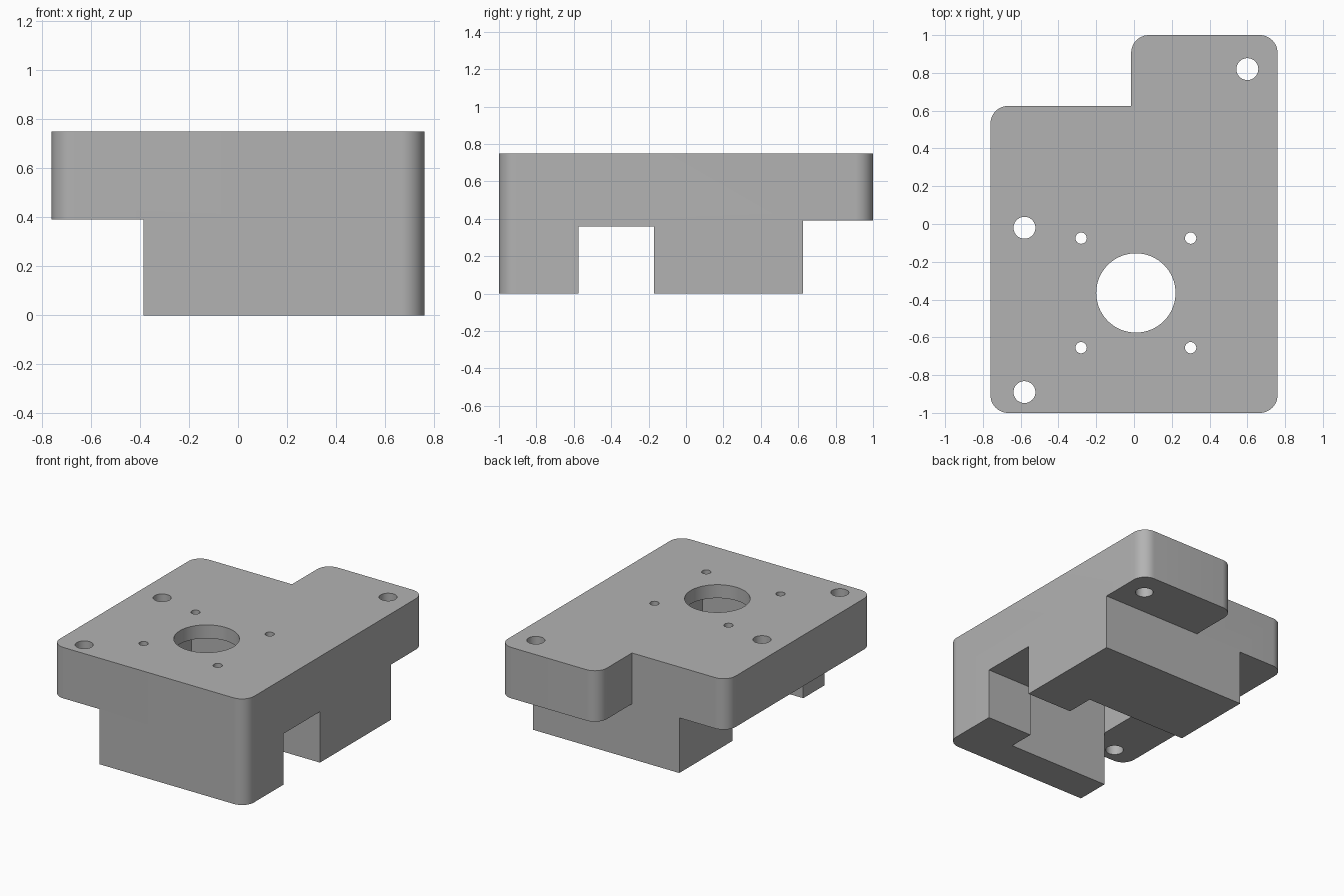
import bpy
import bmesh
from math import cos, sin, pi, radians
from mathutils import Matrix

old = bpy.data.objects.get("Cube")
if old:
    bpy.data.objects.remove(old, do_unlink=True)

grey = bpy.data.materials.new("plain grey")
grey.use_nodes = True
colour = (0.45, 0.45, 0.45, 1)
grey.diffuse_color = colour
grey.node_tree.nodes["Principled BSDF"].inputs["Base Color"].default_value = colour

HEIGHT = 0.75
LEDGE = 0.39          # underside of the overhanging plate
RADIUS = 0.094        # rounded outline corners
SIDE, BACK = -0.385, 0.625
CX, CY = 0.01, -0.365  # motor centre


def make_object(name, bm):
    bmesh.ops.recalc_face_normals(bm, faces=bm.faces)
    mesh = bpy.data.meshes.new(name)
    bm.to_mesh(mesh)
    bm.free()
    mesh.materials.append(grey)
    obj = bpy.data.objects.new(name, mesh)
    bpy.context.collection.objects.link(obj)
    return obj


def box(name, low, high):
    bm = bmesh.new()
    bmesh.ops.create_cube(bm, size=1)
    for v in bm.verts:
        v.co = [a + (b - a) * (c + 0.5) for a, b, c in zip(low, high, v.co)]
    return make_object(name, bm)


def drill(name, x, y, radius, sides=40):
    bm = bmesh.new()
    bmesh.ops.create_cone(bm, cap_ends=True, segments=sides, radius1=radius,
                          radius2=radius, depth=2,
                          matrix=Matrix.Translation((x, y, 0.5)))
    return make_object(name, bm)


# Outline corners: x, y, start angle of the rounding (None = sharp)
outline = [(-0.76, -1, 180), (0.76, -1, 270), (0.76, 1, 0),
           (-0.015, 1, 90), (-0.015, BACK, None), (-0.76, BACK, 90)]
points = []
for x, y, start in outline:
    if start is None:
        points.append((x, y))
        continue
    mid = radians(start + 45)
    cx = x - RADIUS * (1 if cos(mid) > 0 else -1)
    cy = y - RADIUS * (1 if sin(mid) > 0 else -1)
    for i in range(13):
        a = radians(start) + i / 12 * pi / 2
        points.append((cx + RADIUS * cos(a), cy + RADIUS * sin(a)))

# Main body extruded from the outline
bm = bmesh.new()
base = bm.faces.new([bm.verts.new((x, y, 0)) for x, y in points])
top = bmesh.ops.extrude_face_region(bm, geom=[base])["geom"]
bmesh.ops.translate(bm, vec=(0, 0, HEIGHT),
                    verts=[g for g in top if isinstance(g, bmesh.types.BMVert)])
body = make_object("motor_mount_body", bm)

# Undercuts, motor pocket and cable slot
cutters = [
    box("side_undercut", (-1, -1.2, -0.2), (SIDE, 1.2, LEDGE)),
    box("back_undercut", (-1.1, BACK, -0.3), (1, 1.3, LEDGE)),
    box("motor_pocket", (SIDE, CY - 0.395, -0.1), (0.405, CY + 0.395, 0.655)),
    box("cable_slot", (0.2, -0.575, -0.15), (1, -0.17, 0.36)),
    drill("shaft_hole", CX, CY, 0.21, 64),
]

# Mounting holes and motor screw holes
for x, y in [(-0.58, -0.02), (-0.58, -0.89), (0.6, 0.82)]:
    cutters.append(drill("mounting_hole", x, y, 0.058))
for sx in (-1, 1):
    for sy in (-1, 1):
        cutters.append(drill("screw_hole", CX + sx * 0.29, CY + sy * 0.29, 0.03, 24))

bpy.context.view_layer.objects.active = body
body.select_set(True)
for cutter in cutters:
    mod = body.modifiers.new(cutter.name, "BOOLEAN")
    mod.operation = "DIFFERENCE"
    mod.solver = "EXACT"
    mod.object = cutter
    bpy.ops.object.modifier_apply(modifier=mod.name)
    bpy.data.objects.remove(cutter, do_unlink=True)

bpy.ops.object.shade_smooth_by_angle(angle=radians(30))
